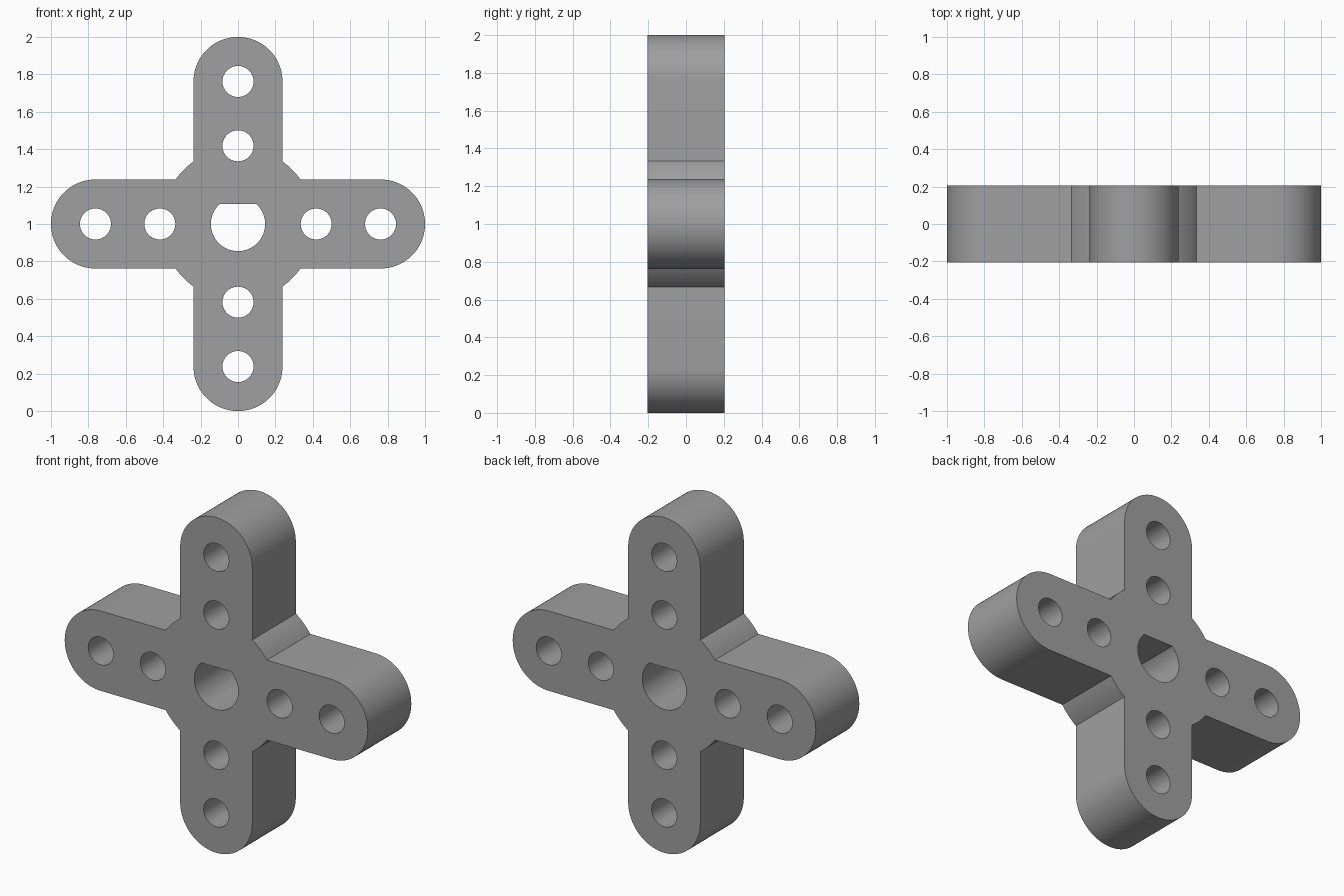
import bpy, bmesh
from math import sin, cos, asin, acos, pi
from mathutils import Matrix

if "Cube" in bpy.data.objects:
    bpy.data.objects.remove(bpy.data.objects["Cube"])

HALF_WIDTH, CAP_POS, HUB_R = 0.238, 0.762, 0.41
HOLE_R, HOLE_POS = 0.083, (0.418, 0.762)
BORE_R, BORE_FLAT = 0.145, 0.107
HALF_DEPTH = 0.205


def arc(cx, cy, r, a0, a1, n):
    return [(cx + r * cos(a0 + (a1 - a0) * i / n),
             cy + r * sin(a0 + (a1 - a0) * i / n)) for i in range(n + 1)]


# Quarter outline: rounded arm end, then the hub arc up to the next arm
corner = asin(HALF_WIDTH / HUB_R)
quarter = arc(CAP_POS, 0, HALF_WIDTH, -pi / 2, pi / 2, 40)
quarter += arc(0, 0, HUB_R, corner, pi / 2 - corner, 8)

loops = [[]]
for k in range(4):
    c, s = cos(k * pi / 2), sin(k * pi / 2)
    loops[0] += [(x * c - y * s, x * s + y * c) for x, y in quarter]
    # Two round holes per arm
    for d in HOLE_POS:
        loops.append(arc(d * c, d * s, HOLE_R, 0, 2 * pi, 40)[:-1])

# D-shaped central bore with its flat at the top
flat = asin(BORE_FLAT / BORE_R)
loops.append(arc(0, 0, BORE_R, pi - flat, 2 * pi + flat, 48))

# Filled, extruded profile
curve = bpy.data.curves.new("cross_profile", 'CURVE')
curve.dimensions = '2D'
curve.fill_mode = 'BOTH'
curve.extrude = HALF_DEPTH
for pts in loops:
    sp = curve.splines.new('POLY')
    sp.points.add(len(pts) - 1)
    for p, (x, y) in zip(sp.points, pts):
        p.co = (x, y, 0, 1)
    sp.use_cyclic_u = True
profile = bpy.data.objects.new("cross_profile", curve)
bpy.context.collection.objects.link(profile)
bpy.context.view_layer.update()
deps = bpy.context.evaluated_depsgraph_get()
mesh = bpy.data.meshes.new_from_object(profile.evaluated_get(deps))
bpy.data.objects.remove(profile)

# Weld the caps to the walls and stand the part upright
bm = bmesh.new()
bm.from_mesh(mesh)
bmesh.ops.remove_doubles(bm, verts=bm.verts, dist=1e-5)
bmesh.ops.transform(bm, verts=bm.verts,
                    matrix=Matrix.Translation((0, 0, 1)) @ Matrix.Rotation(pi / 2, 4, 'X'))
bmesh.ops.recalc_face_normals(bm, faces=bm.faces)
bm.to_mesh(mesh)
bm.free()

mat = bpy.data.materials.new("grey")
mat.diffuse_color = (0.35, 0.35, 0.35, 1)
mat.use_nodes = True
mat.node_tree.nodes["Principled BSDF"].inputs["Base Color"].default_value = mat.diffuse_color
mesh.materials.clear()
mesh.materials.append(mat)
mesh.name = "cross_arm"
horn = bpy.data.objects.new("cross_arm", mesh)
bpy.context.collection.objects.link(horn)
bpy.context.view_layer.objects.active = horn
horn.select_set(True)
bpy.ops.object.shade_smooth_by_angle()
